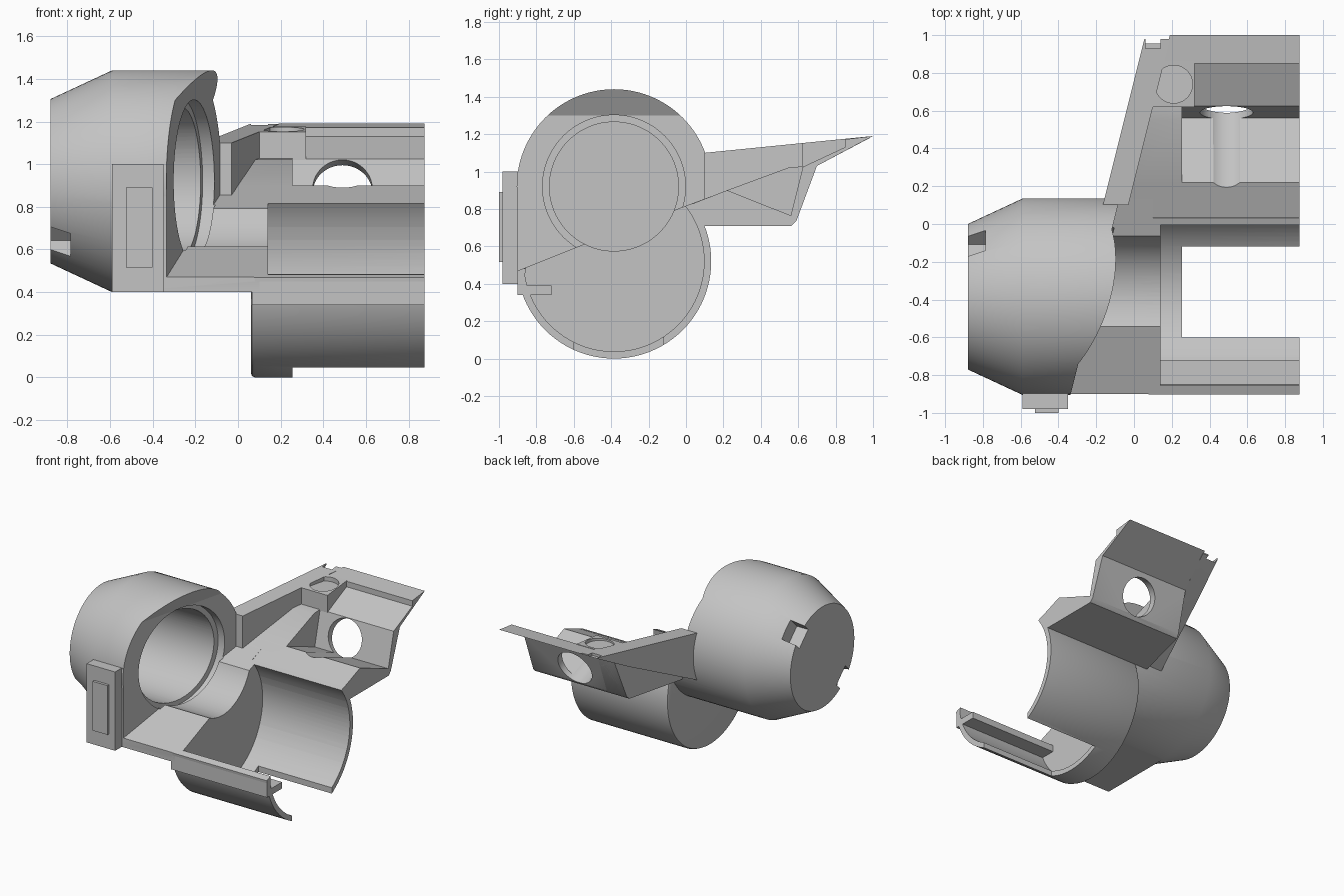
import bpy, bmesh, math
from mathutils import Vector, Matrix

cube = bpy.data.objects.get("Cube")
if cube:
    bpy.data.objects.remove(cube, do_unlink=True)

grey = bpy.data.materials.new("plain grey")
grey.use_nodes = True
grey.diffuse_color = (0.55, 0.55, 0.55, 1)
grey.node_tree.nodes["Principled BSDF"].inputs["Base Color"].default_value = (0.55, 0.55, 0.55, 1)

AXIS_Y = -0.385          # both barrels share this y
UPPER_Z, LOWER_Z = 0.92, 0.52
RIGHT, LEFT = -0.88, 0.875
SLANT = Vector((1, -0.25, 0))


def finish(name, bm):
    bmesh.ops.remove_doubles(bm, verts=bm.verts, dist=1e-5)
    bmesh.ops.recalc_face_normals(bm, faces=bm.faces)
    mesh = bpy.data.meshes.new(name)
    bm.to_mesh(mesh)
    bm.free()
    ob = bpy.data.objects.new(name, mesh)
    bpy.context.collection.objects.link(ob)
    mesh.materials.append(grey)
    return ob


def keep_side(bm, point, normal):
    """Trim to the side of a plane that its normal points to, and cap it."""
    geom = bm.verts[:] + bm.edges[:] + bm.faces[:]
    cut = bmesh.ops.bisect_plane(bm, geom=geom, plane_co=point, plane_no=normal, clear_inner=True)
    edges = [e for e in cut["geom_cut"] if isinstance(e, bmesh.types.BMEdge)]
    bmesh.ops.holes_fill(bm, edges=edges)


def prism(name, outline, x0, x1, planes=()):
    """Extrude a (y, z) outline along x, then trim with planes."""
    bm = bmesh.new()
    face = bm.faces.new([bm.verts.new((x0, y, z)) for y, z in outline])
    new = bmesh.ops.extrude_face_region(bm, geom=[face])["geom"]
    bmesh.ops.translate(bm, vec=(x1 - x0, 0, 0),
                        verts=[v for v in new if isinstance(v, bmesh.types.BMVert)])
    for point, normal in planes:
        keep_side(bm, point, normal)
    return finish(name, bm)


def lathe(name, profile, z, planes=()):
    """Spin an (x, radius) profile about a barrel axis."""
    bm = bmesh.new()
    pts = [bm.verts.new((x, AXIS_Y, z + r)) for x, r in profile]
    edges = [bm.edges.new(pair) for pair in zip(pts, pts[1:])]
    bmesh.ops.spin(bm, geom=pts + edges, cent=(0, AXIS_Y, z), axis=(1, 0, 0),
                   angle=math.tau, steps=96)
    bmesh.ops.remove_doubles(bm, verts=bm.verts, dist=1e-5)
    for point, normal in planes:
        keep_side(bm, point, normal)
    return finish(name, bm)


def rod(name, radius, length, matrix):
    bm = bmesh.new()
    bmesh.ops.create_cone(bm, cap_ends=True, segments=64, radius1=radius,
                          radius2=radius, depth=length, matrix=matrix)
    return finish(name, bm)


def rect(y0, y1, z0, z1):
    return [(y0, z0), (y1, z0), (y1, z1), (y0, z1)]


def combine(target, tool, operation):
    mod = target.modifiers.new("combine", "BOOLEAN")
    mod.operation, mod.object, mod.solver = operation, tool, "EXACT"
    bpy.context.view_layer.objects.active = target
    bpy.ops.object.modifier_apply(modifier=mod.name)
    bpy.data.objects.remove(tool, do_unlink=True)


# Closed barrel with tapered end, square-cornered front and lower half barrel
body = lathe("barrel_body", [(RIGHT, 0), (RIGHT, 0.385), (-0.59, 0.52), (0.1, 0.52), (0.1, 0)], UPPER_Z)
combine(body, prism("front_fill", rect(-0.9, AXIS_Y, 0.4, 1.0), -0.59, 0.1), "UNION")
combine(body, lathe("lower_barrel", [(0.06, 0), (0.06, 0.5), (0.066, 0.514), (0.08, 0.52),
                                     (LEFT, 0.52), (LEFT, 0)], LOWER_Z), "UNION")

# Hollow of the lower barrel and the gap in its underside
combine(body, lathe("lower_hollow", [(0.14, 0), (0.14, 0.482), (1, 0.482), (1, 0)], LOWER_Z), "DIFFERENCE")
combine(body, prism("bottom_gap", rect(-0.6, -0.12, -0.1, 0.3), 0.255, 1), "DIFFERENCE")

# Bore and the shallow ring at its slanted mouth
combine(body, lathe("bore", [(-0.76, 0), (-0.76, 0.345), (1, 0.345), (1, 0)], UPPER_Z), "DIFFERENCE")
combine(body, lathe("mouth_ring", [(-1, 0), (-1, 0.382), (0.6, 0.382), (0.6, 0)], UPPER_Z,
                    [((-0.165, 0, 0), SLANT), ((-0.1, 0, 0), -SLANT)]), "DIFFERENCE")

# Open everything above the sloping floor, up to the slanted mouth with its overhang
floor = [(-1.2, 0.35), (-0.55, 0.61), (0.3, 0.93), (0.3, 1.7), (-1.2, 1.7)]
combine(body, prism("opening", floor, -0.9, 1.2,
                    [((-0.11, 0, 0), SLANT), ((-0.11, 0, 1.3), Vector((1, -0.25, -0.6)))]), "DIFFERENCE")

# Two opposite key slots in the closed end
for sign in (1, -1):
    bm = bmesh.new()
    bmesh.ops.create_cube(bm, size=1, matrix=Matrix.Translation(
        (RIGHT, AXIS_Y + sign * 0.27, UPPER_Z + sign * 0.27))
        @ Matrix.Rotation(math.radians(45), 4, "X") @ Matrix.Diagonal((0.19, 0.13, 0.15, 1)))
    combine(body, finish("key_slot", bm), "DIFFERENCE")

# Front block with its raised plate
block = prism("front_block", rect(-0.98, -0.89, 0.4, 1.0), -0.59, -0.35)
plate = prism("front_plate", rect(-1.0, -0.97, 0.515, 0.89), -0.525, -0.4)

# Hooked rail along the front edge of the lower barrel
rail = prism("front_rail", [(-0.9, 0.34), (-0.72, 0.34), (-0.72, 0.39), (-0.87, 0.39),
                            (-0.855, 0.485), (-0.9, 0.467)], 0.065, LEFT)

# Rear arm: shelf, valley, upright and overhanging lip
inner = ((-0.06, 0, 0), SLANT)
under = [(0.7, 1.03), (0.59, 0.735), (0.565, 0.71), (0.1, 0.71)]
arm = prism("rear_arm", [(0.0, 0.815), (0.22, 0.9), (0.56, 0.765), (0.625, 1.025), (0.85, 1.13),
                         (0.85, 1.172), (1.0, 1.19)] + under, -0.2, LEFT, [inner])

# Round hole through the upright, grazing the valley floor
along = Vector((0, 0.93, -0.37)).normalized()
turn = along.to_track_quat("Z", "Y").to_matrix().to_4x4()
centre = Vector((0.49, 0.605, 0.877)) - along * 0.1
combine(arm, rod("arm_hole", 0.14, 0.7, Matrix.Translation(centre) @ turn), "DIFFERENCE")
combine(arm, prism("lip_corner", rect(0.98, 1.1, 0.9, 1.4), -0.3, 0.14), "DIFFERENCE")

# Solid ramp beside the valley
ramp = prism("arm_ramp", [(0.0, 0.815), (0.22, 0.9), (0.55, 1.022), (0.66, 1.03)] + under,
             -0.2, 0.255, [inner])

# Slanted side wall with a rising underside
wall = prism("side_wall", [(0.1, 0.74), (0.1, 1.1), (0.98, 1.188), (0.98, 1.178), (0.7, 1.03)],
             -0.4, 0.4, [((-0.19, 0, 0), SLANT), ((-0.055, 0, 0), -SLANT)])
combine(wall, prism("lip_notch", rect(0.93, 1.1, 1.165, 1.4), 0.06, 0.14), "DIFFERENCE")

# Boss block with a shallow round seat
boss = prism("boss_block", [(0.62, 1.02), (0.62, 1.152), (0.86, 1.176), (0.86, 1.13)],
             -0.1, 0.32, [((-0.06, 0, 0), SLANT)])
combine(boss, rod("boss_seat", 0.1, 0.2, Matrix.Translation((0.21, 0.74, 1.24))), "DIFFERENCE")

# Smooth the round surfaces and keep the edges sharp
bpy.ops.object.select_all(action="DESELECT")
for ob in (body, block, plate, rail, arm, ramp, wall, boss):
    ob.select_set(True)
bpy.context.view_layer.objects.active = body
bpy.ops.object.shade_smooth_by_angle(angle=math.radians(25))
